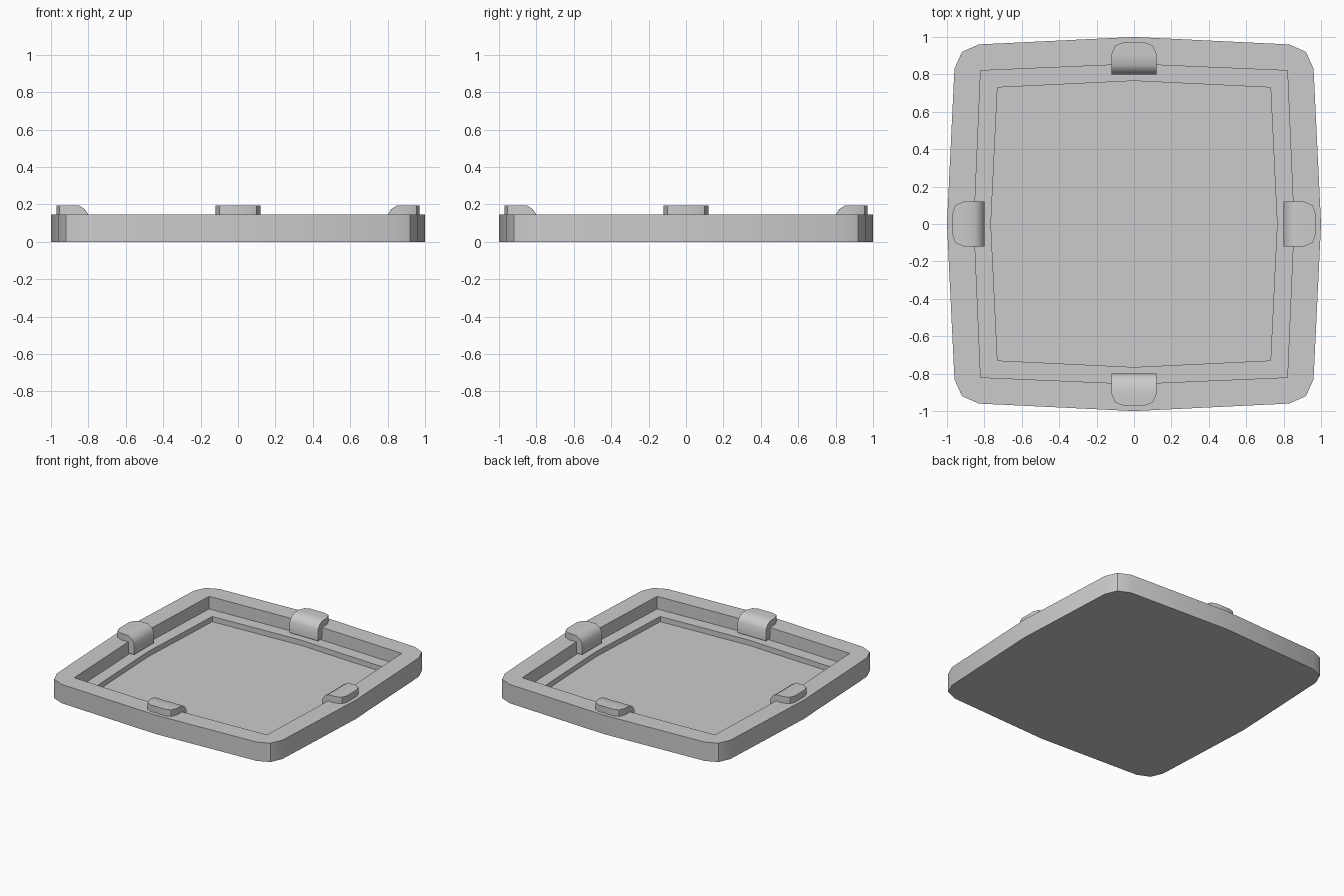
import bpy, bmesh
from math import radians
from mathutils import Matrix

if "Cube" in bpy.data.objects:
    bpy.data.objects.remove(bpy.data.objects["Cube"])


def finish(bm, name, angle):
    bmesh.ops.remove_doubles(bm, verts=bm.verts, dist=0.0005)
    bmesh.ops.recalc_face_normals(bm, faces=bm.faces)
    me = bpy.data.meshes.new(name)
    bm.to_mesh(me)
    bm.free()
    ob = bpy.data.objects.new(name, me)
    bpy.context.collection.objects.link(ob)
    bpy.ops.object.select_all(action='DESELECT')
    ob.select_set(True)
    bpy.context.view_layer.objects.active = ob
    bpy.ops.object.shade_smooth_by_angle(angle=radians(angle))
    return ob


def ring(bm, quarter, z):
    """Repeat a quarter outline four times around z."""
    verts = []
    for _ in range(4):
        verts += [bm.verts.new((x, y, z)) for x, y in quarter]
        quarter = [(-y, x) for x, y in quarter]
    return verts


def bridge(bm, a, b):
    n = len(a)
    for i in range(n):
        bm.faces.new((a[i], a[(i + 1) % n], b[(i + 1) % n], b[i]))


# Tray: bowed outline, stepped recess with a ledge and a floor
outer = [(1, 0), (0.96, 0.83), (0.92, 0.92), (0.83, 0.96)]
wall = [(0.855, 0)] + [(0.82, 0.82)] * 3
step = [(0.765, 0)] + [(0.73, 0.73)] * 3
bm = bmesh.new()
levels = [(outer, 0), (outer, 0.145), (wall, 0.145),
          (wall, 0.048), (step, 0.048), (step, 0.008)]
rings = [ring(bm, q, z) for q, z in levels]
for a, b in zip(rings, rings[1:]):
    bridge(bm, a, b)
bm.faces.new(rings[0])
bm.faces.new(rings[-1])
finish(bm, "tray", 30)

# Clips: rounded pad on the rim, hooking down the inner wall
# (half width, outer-surface r, z, inner-surface r, z)
sections = [(0.06, 0.97, 0.195, 0.97, 0.144),
            (0.10, 0.955, 0.195, 0.955, 0.144),
            (0.12, 0.91, 0.195, 0.91, 0.144),
            (0.12, 0.85, 0.195, 0.857, 0.144),
            (0.12, 0.82, 0.175, 0.857, 0.142),
            (0.12, 0.80, 0.145, 0.857, 0.135),
            (0.12, 0.80, 0.06, 0.857, 0.06)]
for k, side in enumerate(("right", "back", "left", "front")):
    bm = bmesh.new()
    rows = [[bm.verts.new(p) for p in ((r, -w, z), (r, w, z), (s, w, t), (s, -w, t))]
            for w, r, z, s, t in sections]
    for a, b in zip(rows, rows[1:]):
        bridge(bm, a, b)
    bm.faces.new(rows[0])
    bm.faces.new(rows[-1])
    bmesh.ops.transform(bm, verts=bm.verts, matrix=Matrix.Rotation(radians(90 * k), 4, 'Z'))
    finish(bm, side + "_clip", 40)
